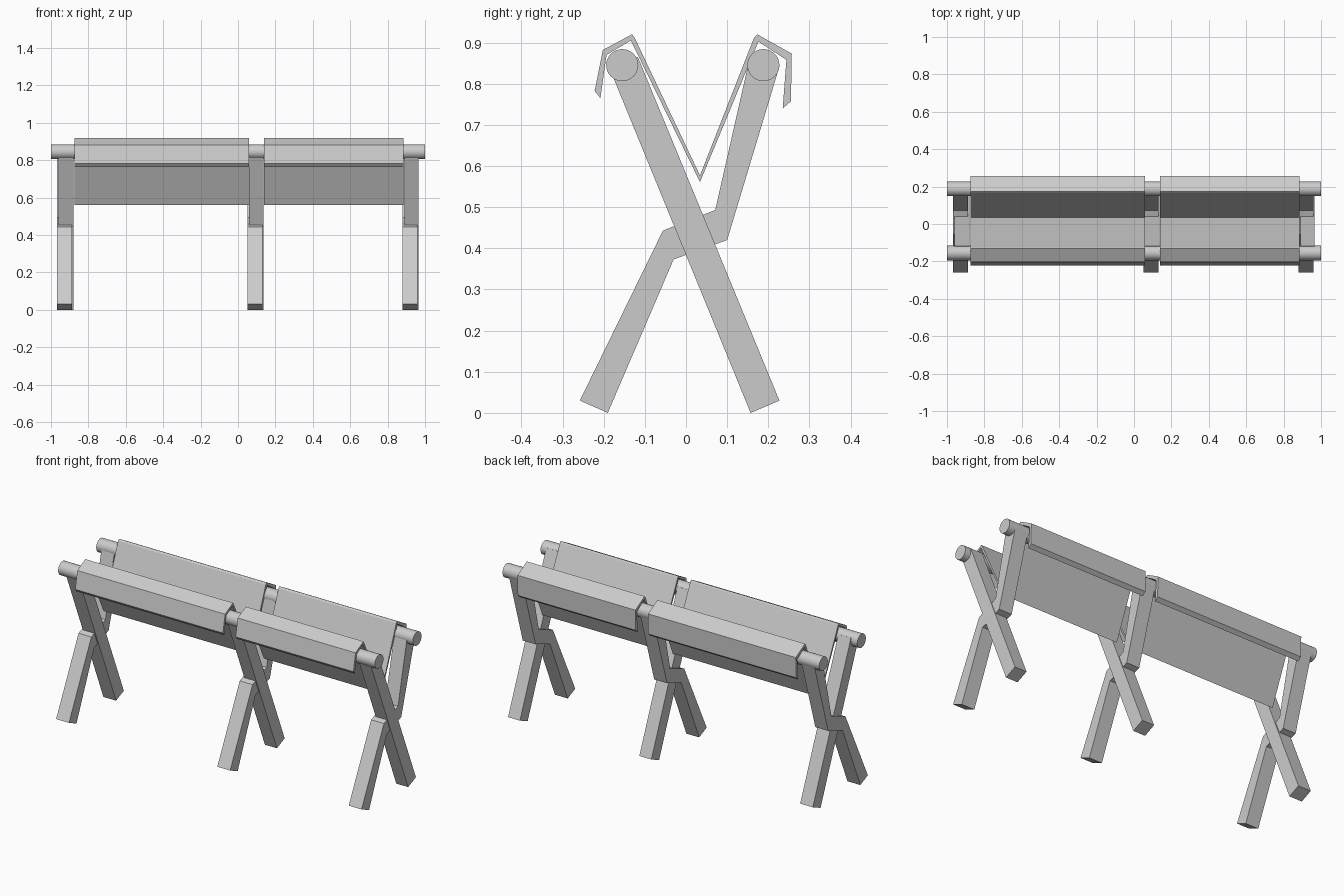
import bpy, bmesh
from math import pi

if "Cube" in bpy.data.objects:
    bpy.data.objects.remove(bpy.data.objects["Cube"])


def extrude_profile(name, profile, x0, x1):
    """Solid with a (y, z) profile swept along x."""
    bm = bmesh.new()
    face = bm.faces.new([bm.verts.new((x0, y, z)) for y, z in profile])
    ext = bmesh.ops.extrude_face_region(bm, geom=[face])
    moved = [v for v in ext["geom"] if isinstance(v, bmesh.types.BMVert)]
    bmesh.ops.translate(bm, verts=moved, vec=(x1 - x0, 0, 0))
    bmesh.ops.recalc_face_normals(bm, faces=bm.faces)
    mesh = bpy.data.meshes.new(name)
    bm.to_mesh(mesh)
    bm.free()
    obj = bpy.data.objects.new(name, mesh)
    bpy.context.collection.objects.link(obj)
    return obj


# Crossed trestles: one straight leg and one cranked leg each
straight = [(0.157, 0.0), (0.227, 0.03), (-0.117, 0.865), (-0.185, 0.835)]
cranked = [(-0.258, 0.03), (-0.19, 0.0), (-0.03, 0.373), (0.1, 0.42),
           (0.225, 0.835), (0.152, 0.85), (0.071, 0.493), (-0.056, 0.443)]
trestles = [("left", -0.96, -0.88, -0.968),
            ("middle", 0.06, 0.136, 0.05),
            ("right", 0.89, 0.965, 0.88)]
for side, x0, x1, cx0 in trestles:
    extrude_profile(f"{side}_straight_leg", straight, x0, x1)
    extrude_profile(f"{side}_cranked_leg", cranked, cx0, cx0 + 0.081)

# Round rails along the top
for name, y in (("front_rail", -0.155), ("back_rail", 0.188)):
    bpy.ops.mesh.primitive_cylinder_add(vertices=32, radius=0.039, depth=2,
                                        location=(0, y, 0.845), rotation=(0, pi / 2, 0))
    bpy.context.object.name = name
    bpy.ops.object.shade_smooth_by_angle()

# Folded sheets slung between the rails, hooked over both
sheet = [(-0.222, 0.782), (-0.202, 0.882), (-0.131, 0.92), (-0.125, 0.912),
         (0.034, 0.577), (0.165, 0.911), (0.173, 0.92), (0.257, 0.873),
         (0.255, 0.757), (0.235, 0.74), (0.244, 0.858), (0.176, 0.902),
         (0.034, 0.561), (-0.134, 0.905), (-0.193, 0.87), (-0.208, 0.765)]
extrude_profile("left_sling", sheet, -0.873, 0.06)
extrude_profile("right_sling", sheet, 0.14, 0.884)
